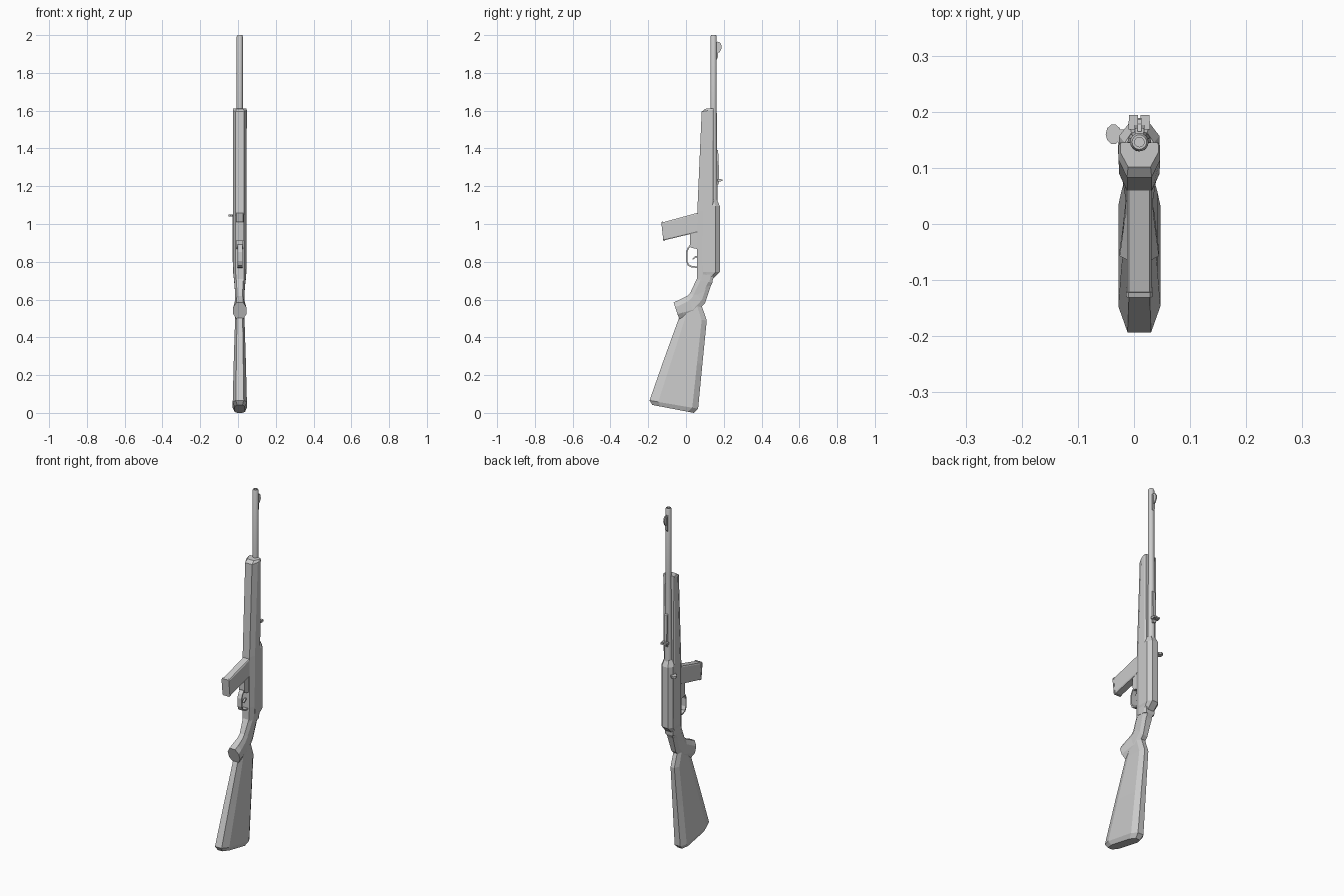
import bpy, bmesh, math
from mathutils import Vector

CX = 0.0095  # the centre plane of the rifle


def loft(name, rings, smooth=False, closed=False):
    """Skin a list of rings with equal point counts."""
    bm = bmesh.new()
    vr = [[bm.verts.new((p[0] + CX, p[1], p[2])) for p in r] for r in rings]
    n = len(vr[0])
    for a, b in zip(vr, vr[1:]):
        for i in range(n):
            j = (i + 1) % n
            bm.faces.new((a[i], a[j], b[j], b[i]))
    bm.faces.new(vr[0])
    bm.faces.new(vr[-1])
    bmesh.ops.recalc_face_normals(bm, faces=bm.faces)
    me = bpy.data.meshes.new(name)
    bm.to_mesh(me)
    bm.free()
    ob = bpy.data.objects.new(name, me)
    bpy.context.collection.objects.link(ob)
    if smooth:
        bpy.context.view_layer.objects.active = ob
        ob.select_set(True)
        bpy.ops.object.shade_smooth_by_angle(angle=math.radians(35))
        ob.select_set(False)
    return ob


def section(front, back, w, ff, cf, bf, cb):
    """Eight-sided section from front (y, z) to back (y, z).
    w half width, ff/bf half widths of the flats, cf/cb chamfer fractions."""
    def at(x, t):
        return (x, front[0] + (back[0] - front[0]) * t,
                front[1] + (back[1] - front[1]) * t)
    return [at(-ff, 0), at(ff, 0), at(w, cf), at(w, 1 - cb),
            at(bf, 1), at(-bf, 1), at(-w, 1 - cb), at(-w, cf)]


def prism(name, profile, w, x=0):
    return loft(name, [[(x + s * w, y, z) for y, z in profile] for s in (-1, 1)])


def lathe(name, steps, y, n=16):
    """Round part about the z direction from (radius, z) steps."""
    return loft(name, [[(r * math.cos(2 * math.pi * i / n),
                         y + r * math.sin(2 * math.pi * i / n), z)
                        for i in range(n)] for r, z in steps], True)


# Butt stock and wrist
loft("butt_stock", [
    section((-.178, .042), (.042, .0), .028, .014, .2, .014, .15),
    section((-.193, .066), (.064, .022), .0375, .021, .18, .018, .12),
    section((-.118, .28), (.087, .26), .032, .018, .2, .015, .14),
    section((-.04, .495), (.11, .49), .025, .015, .22, .012, .18),
    section((-.015, .565), (.082, .57), .023, .014, .25, .012, .25),
    section((.02, .63), (.105, .62), .024, .014, .25, .013, .25),
    section((.057, .71), (.14, .69), .030, .019, .25, .018, .25)])

# Flared pistol grip with flat cap
loft("pistol_grip", [
    section((.057, .71), (.13, .67), .027, .017, .25, .018, .25),
    section((.035, .65), (.10, .58), .024, .014, .25, .014, .25),
    section((.008, .62), (.045, .52), .025, .015, .25, .015, .25),
    section((-.035, .598), (-.01, .505), .031, .018, .28, .018, .28),
    section((-.066, .585), (-.036, .497), .035, .018, .3, .018, .3)])

# Fore stock running under the receiver to the barrel
loft("fore_stock", [
    section((.057, .70), (.14, .69), .031, .021, .3, .025, .2),
    section((.058, .78), (.15, .78), .035, .022, .32, .03, .1),
    section((.060, 1.07), (.145, 1.07), .036, .022, .35, .03, .1),
    section((.083, 1.595), (.145, 1.605), .037, .022, .5, .034, .08),
    section((.102, 1.61), (.145, 1.612), .034, .020, .6, .032, .08)])

# Receiver with chamfered back
loft("receiver", [
    section((.09, .715), (.132, .70), .028, .028, .2, .018, .3),
    section((.09, .745), (.179, .745), .036, .036, .2, .019, .25),
    section((.09, 1.095), (.179, 1.095), .036, .036, .2, .019, .25),
    section((.09, 1.13), (.163, 1.13), .026, .026, .2, .014, .25)])

# Bolt slide and handle on the left
prism("bolt_slide", [(.125, .80), (.155, .80), (.155, 1.05), (.125, 1.05)], .003, -.035)
prism("bolt_arm", [(.152, 1.04), (.168, 1.04), (.168, 1.05), (.152, 1.05)], .012, -.036)
knob = [(-.046 + .014 * math.cos(i * math.pi / 5), .160 + .018 * math.sin(i * math.pi / 5))
        for i in range(10)]
loft("bolt_handle", [[(x, y, z) for x, y in knob] for z in (1.039, 1.051)])

# Barrel with muzzle crown and bore
lathe("barrel", [(.021, 1.08), (.021, 1.2), (.0185, 1.4), (.0165, 1.62), (.0165, 1.992),
                 (.013, 2.0), (.0085, 2.0), (.0085, 1.93)], .146)

# Front sight
prism("front_sight_ramp", [(.155, 1.86), (.168, 1.88), (.171, 1.95), (.155, 1.975)], .007)
prism("front_sight_post", [(.165, 1.905), (.178, 1.91), (.189, 1.932),
                           (.186, 1.952), (.178, 1.962), (.165, 1.965)], .0035)

# Rear sight ramp, leaf and notch ears
prism("rear_sight_ramp", [(.155, 1.205), (.173, 1.21), (.176, 1.25), (.17, 1.39), (.155, 1.40)], .009)
prism("rear_sight_leaf", [(.168, 1.225), (.184, 1.225), (.184, 1.238), (.168, 1.238)], .019)
for side, label in ((-1, "left"), (1, "right")):
    prism("rear_sight_ear_" + label, [(.182, 1.227), (.194, 1.227), (.194, 1.236), (.182, 1.236)],
          .008, side * .0105)

# Magazine with base plate
loft("magazine", [
    section((.09, .963), (.09, 1.067), .022, .018, .06, .018, .06),
    section((-.114, .914), (-.123, 1.009), .022, .018, .06, .018, .06)])
loft("magazine_base", [
    section((-.112, .912), (-.122, 1.014), .0235, .019, .06, .019, .06),
    section((-.120, .910), (-.131, 1.011), .0235, .019, .06, .019, .06)])

# Trigger housing, guard strap and trigger
prism("trigger_housing", [(.07, .865), (.025, .875), (.02, .895), (.02, .96), (.07, .97)], .017)
path = [Vector(p) for p in ((.026, .89), (.012, .872), (.003, .85), (.003, .805),
                            (.012, .783), (.03, .774), (.075, .77))]
rings = []
for i, p in enumerate(path):
    d = (path[min(i + 1, len(path) - 1)] - path[max(i - 1, 0)]).normalized()
    o = Vector((d.y, -d.x)) * .004
    a, b = p - o, p + o
    rings.append([(-.013, a.x, a.y), (.013, a.x, a.y), (.013, b.x, b.y), (-.013, b.x, b.y)])
loft("trigger_guard", rings)
prism("trigger", [(.07, .83), (.05, .832), (.034, .815), (.036, .811), (.052, .822), (.07, .818)], .005)
